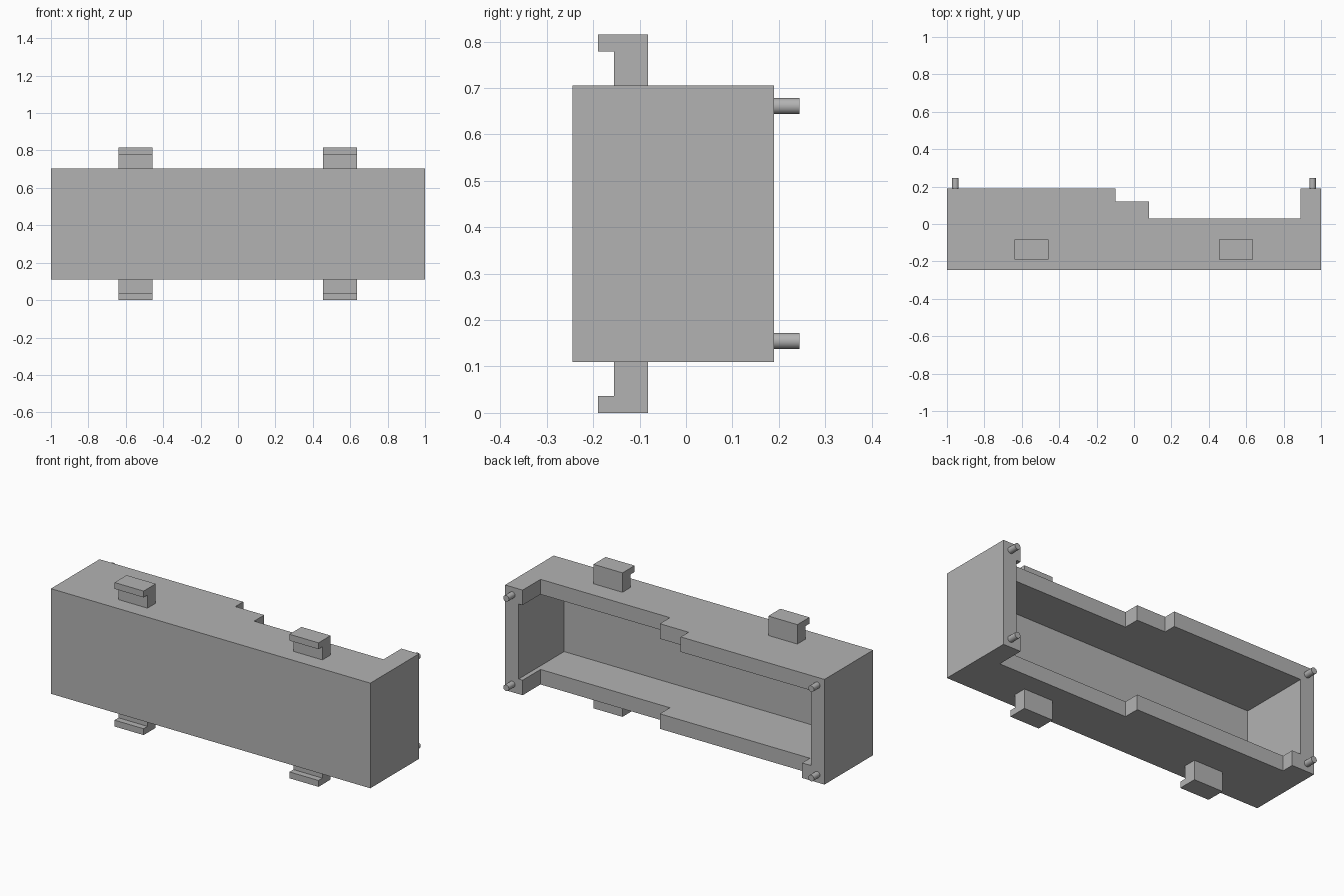
import bpy
import bmesh
from mathutils import Matrix, Vector

if "Cube" in bpy.data.objects:
    bpy.data.objects.remove(bpy.data.objects["Cube"])

# Single flat colour
grey = bpy.data.materials.new("plain grey")
grey.use_nodes = True
COLOR = (0.45, 0.45, 0.45, 1)
grey.diffuse_color = COLOR
grey.node_tree.nodes["Principled BSDF"].inputs["Base Color"].default_value = COLOR

# Main dimensions
FRONT, BACK = -0.245, 0.19
BOTTOM, TOP = 0.11, 0.705
WALL, FRONT_WALL = 0.085, 0.028


def finish(name, bm):
    bmesh.ops.recalc_face_normals(bm, faces=bm.faces)
    mesh = bpy.data.meshes.new(name)
    bm.to_mesh(mesh)
    bm.free()
    obj = bpy.data.objects.new(name, mesh)
    mesh.materials.append(grey)
    bpy.context.collection.objects.link(obj)
    return obj


def prism(name, points, direction):
    """Extrude a closed outline along a direction."""
    bm = bmesh.new()
    face = bm.faces.new([bm.verts.new(p) for p in points])
    out = bmesh.ops.extrude_face_region(bm, geom=[face])
    verts = [g for g in out["geom"] if isinstance(g, bmesh.types.BMVert)]
    bmesh.ops.translate(bm, verts=verts, vec=Vector(direction))
    return finish(name, bm)


def plan(name, outline, z0, z1):
    return prism(name, [(x, y, z0) for x, y in outline], (0, 0, z1 - z0))


def rect(x0, x1, y0, y1):
    return [(x0, y0), (x1, y0), (x1, y1), (x0, y1)]


def cut(target, cutter):
    """Subtract the cutter, then discard it."""
    cutter.hide_render = True
    mod = target.modifiers.new("cut", "BOOLEAN")
    mod.operation = "DIFFERENCE"
    mod.solver = "EXACT"
    mod.object = cutter
    bpy.context.view_layer.objects.active = target
    bpy.ops.object.modifier_apply(modifier=mod.name)
    bpy.data.objects.remove(cutter)


# Hollow housing, open at the back
housing = plan("housing", rect(-1, 1, FRONT, BACK), BOTTOM, TOP)
inner = 1 - WALL
cut(housing, plan("cavity_cutter", rect(-inner, inner, FRONT + FRONT_WALL, BACK + 0.1),
                  BOTTOM + WALL, TOP - WALL))

# Stepped recesses in the rear edges of the top and bottom walls
top_steps = [(0.89, 0.03), (0.89, 0.3), (-0.1, 0.3), (-0.1, 0.12), (0.08, 0.12), (0.08, 0.03)]
bottom_steps = [(0.89, 0.03), (0.89, 0.3), (-0.86, 0.3), (-0.86, 0.12), (0.08, 0.12), (0.08, 0.03)]
cut(housing, plan("top_cutter", top_steps, TOP - WALL - 0.03, TOP + 0.1))
cut(housing, plan("bottom_cutter", bottom_steps, BOTTOM - 0.1, BOTTOM + WALL + 0.03))

# Hooked clips above and below
hook = [(-0.082, 0), (-0.082, 0.11), (-0.19, 0.11), (-0.19, 0.074), (-0.155, 0.074), (-0.155, 0)]
for side, x in (("right", -0.64), ("left", 0.455)):
    for level, base, sign in (("top", TOP, 1), ("bottom", BOTTOM, -1)):
        prism(f"{level}_{side}_clip", [(x, y, base + sign * h) for y, h in hook], (0.182, 0, 0))

# Locating pins on the rear corners
for side, x in (("right", -0.955), ("left", 0.955)):
    for level, z in (("lower", 0.155), ("upper", 0.661)):
        bm = bmesh.new()
        place = Matrix.Translation((x, BACK + 0.0225, z)) @ Matrix.Rotation(1.570796, 4, "X")
        bmesh.ops.create_cone(bm, cap_ends=True, segments=32, radius1=0.0175,
                              radius2=0.0175, depth=0.065, matrix=place)
        pin = finish(f"{level}_{side}_pin", bm)
        bpy.ops.object.select_all(action="DESELECT")
        pin.select_set(True)
        bpy.context.view_layer.objects.active = pin
        bpy.ops.object.shade_smooth_by_angle()
